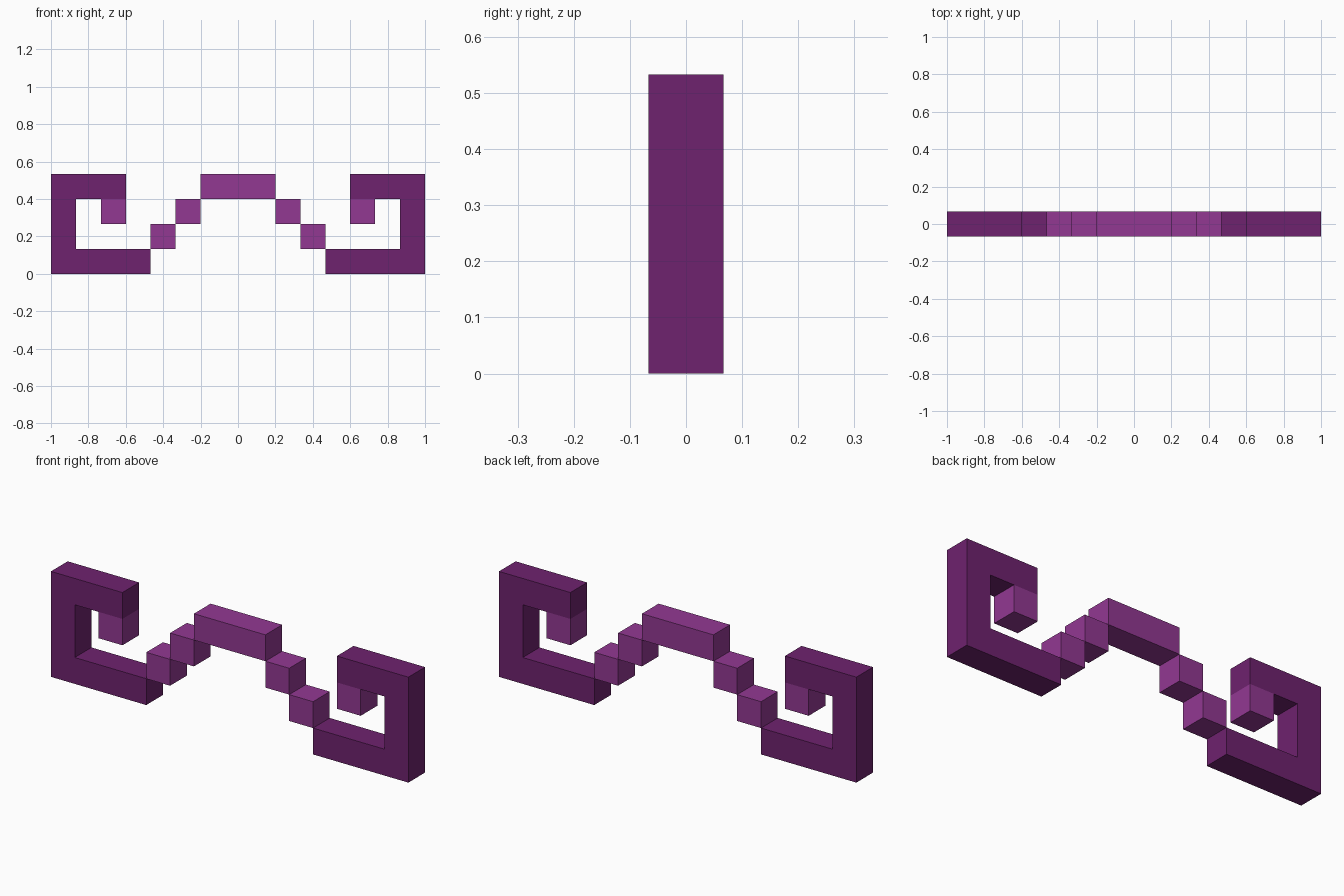
import bpy, bmesh

if "Cube" in bpy.data.objects:
    bpy.data.objects.remove(bpy.data.objects["Cube"])

U = 2 / 15  # one block of the grid


def material(name, rgb):
    m = bpy.data.materials.new(name)
    m.diffuse_color = (*rgb, 1)
    m.use_nodes = True
    m.node_tree.nodes["Principled BSDF"].inputs["Base Color"].default_value = m.diffuse_color
    return m


dark = material("dark purple", (0.156, 0.016, 0.156))
light = material("light purple", (0.288, 0.040, 0.288))


def slab(name, profile, mat, side=1):
    """Extrude an x-z profile, given in blocks, one block deep; side=-1 mirrors it."""
    bm = bmesh.new()
    face = bm.faces.new([bm.verts.new((side * x * U, -U / 2, z * U)) for x, z in profile])
    ext = bmesh.ops.extrude_face_region(bm, geom=[face], use_keep_orig=True)
    verts = [v for v in ext["geom"] if isinstance(v, bmesh.types.BMVert)]
    bmesh.ops.translate(bm, verts=verts, vec=(0, U, 0))
    bmesh.ops.recalc_face_normals(bm, faces=bm.faces)
    mesh = bpy.data.meshes.new(name)
    bm.to_mesh(mesh)
    bm.free()
    mesh.materials.append(mat)
    bpy.context.collection.objects.link(bpy.data.objects.new(name, mesh))


def rect(x0, x1, z0, z1):
    return [(x0, z0), (x1, z0), (x1, z1), (x0, z1)]


# Hooked end: foot, outer column and top arm in one piece
hook = [(3.5, 0), (7.5, 0), (7.5, 4), (4.5, 4), (4.5, 3), (6.5, 3), (6.5, 1), (3.5, 1)]

for side, label in ((-1, "left"), (1, "right")):
    slab(label + "_hook", hook, dark, side)
    slab(label + "_hook_tip", rect(4.5, 5.5, 2, 3), light, side)
    # Stair blocks climbing to the bridge
    slab(label + "_lower_step", rect(2.5, 3.5, 1, 2), light, side)
    slab(label + "_upper_step", rect(1.5, 2.5, 2, 3), light, side)

# Central bridge
slab("bridge", rect(-1.5, 1.5, 3, 4), light)
